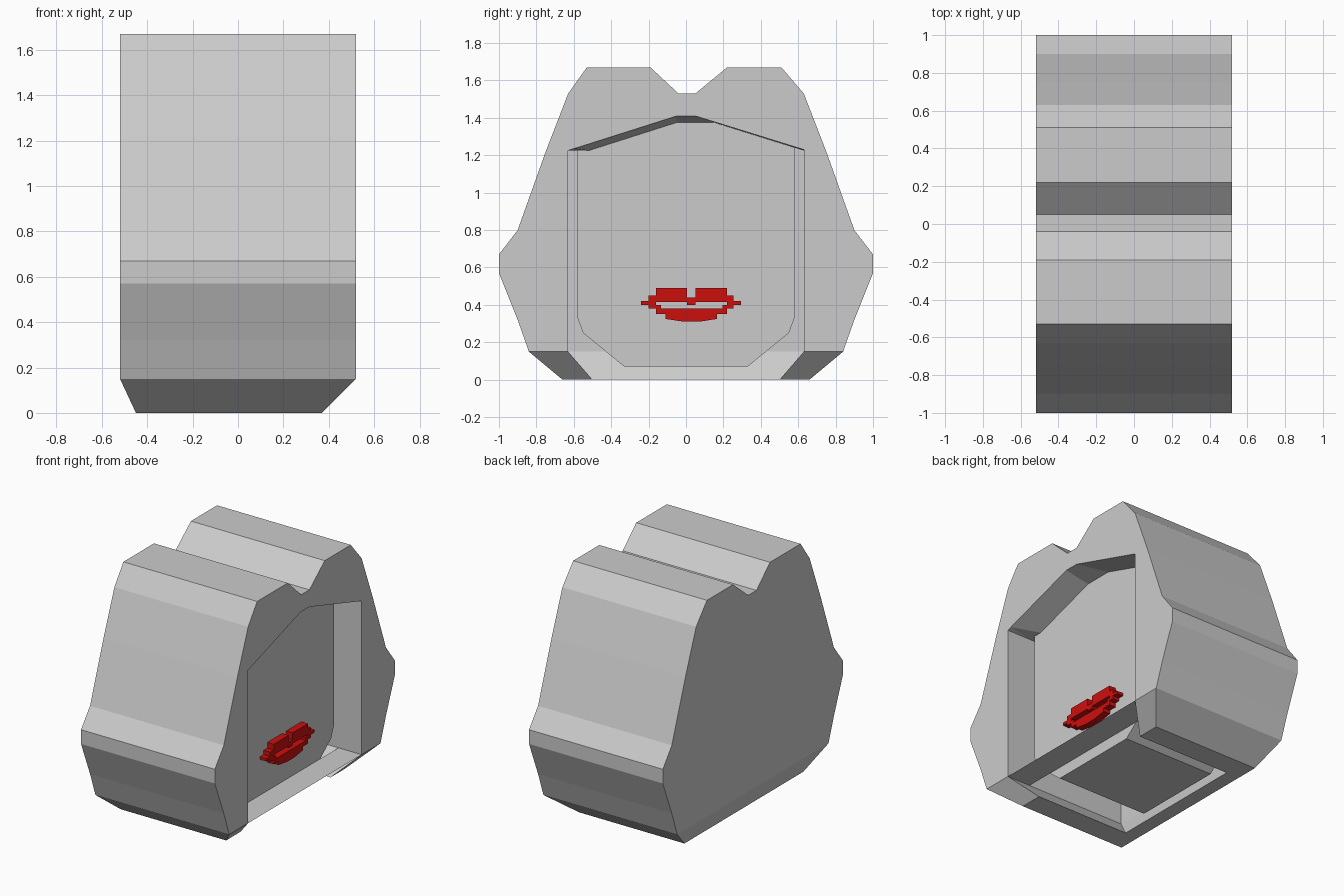
import bpy, bmesh

if "Cube" in bpy.data.objects:
    bpy.data.objects.remove(bpy.data.objects["Cube"])


def make_object(name, bm):
    bmesh.ops.recalc_face_normals(bm, faces=bm.faces[:])
    me = bpy.data.meshes.new(name)
    bm.to_mesh(me)
    bm.free()
    ob = bpy.data.objects.new(name, me)
    bpy.context.collection.objects.link(ob)
    return ob


def loft_x(bm, sections):
    """Loft (x, [(y, z), ...]) sections; return vertex rings. Ends are capped."""
    rings = [[bm.verts.new((x, y, z)) for y, z in pts] for x, pts in sections]
    n = len(rings[0])
    for a, b in zip(rings, rings[1:]):
        for i in range(n):
            j = (i + 1) % n
            bm.faces.new((a[i], a[j], b[j], b[i]))
    bm.faces.new(rings[0])
    bm.faces.new(rings[-1])
    return rings


def tapered_base(bm, rings, x0, x1, y, z):
    """Replace the flat underside (between last and first profile points) by a tapered foot."""
    under = [f for f in bm.faces
             if all(abs(v.co.z - 0.15) < 1e-5 for v in f.verts)
             and any(v in f.verts for v in (rings[0][0], rings[-1][0]))
             and any(v in f.verts for v in (rings[0][-1], rings[-1][-1]))]
    bmesh.ops.delete(bm, geom=under, context='FACES_ONLY')
    right = [r[0] for r in rings]
    left = [r[-1] for r in rings]
    rb = [bm.verts.new((x, y, z)) for x in (x0, x1)]
    lb = [bm.verts.new((x, -y, z)) for x in (x0, x1)]
    bm.faces.new(right + rb[::-1])
    bm.faces.new(left + lb[::-1])
    bm.faces.new((right[0], rb[0], lb[0], left[0]))
    bm.faces.new((right[-1], rb[1], lb[1], left[-1]))
    bm.faces.new((rb[0], rb[1], lb[1], lb[0]))


# Hair shell: outline extruded across x with a chamfered base
side = [(0.84, 0.15), (0.90, 0.32), (1.0, 0.57), (1.0, 0.67), (0.90, 0.80), (0.75, 1.22), (0.63, 1.53)]
top = [(0.51, 1.67), (0.22, 1.67), (0.05, 1.53), (-0.04, 1.53), (-0.19, 1.67), (-0.53, 1.67)]
outline = side + top + [(-y, z) for y, z in reversed(side)]
bm = bmesh.new()
rings = loft_x(bm, [(-0.52, outline), (0.52, outline)])
tapered_base(bm, rings, -0.45, 0.37, 0.66, 0.0)
hair = make_object("hair_shell", bm)

# Cavity for the head, open at the face side and underneath
front = [(0.63, 0.15), (0.63, 1.23), (0.05, 1.41), (-0.05, 1.41), (-0.60, 1.235), (-0.63, 1.225), (-0.63, 0.15)]
inner = [(0.63, 0.15), (0.63, 1.225), (0.15, 1.375), (-0.05, 1.375), (-0.52, 1.225), (-0.63, 1.225), (-0.63, 0.15)]
bm = bmesh.new()
rings = loft_x(bm, [(-0.42, inner), (0.34, inner), (0.52, front), (0.70, front)])
tapered_base(bm, rings, -0.28, 0.70, 0.37, -0.15)
bmesh.ops.triangulate(bm, faces=bm.faces[:])
cutter = make_object("cavity_cutter", bm)
cutter.hide_render = True
mod = hair.modifiers.new("cavity", 'BOOLEAN')
mod.operation = 'DIFFERENCE'
mod.solver = 'EXACT'
mod.object = cutter
bpy.context.view_layer.objects.active = hair
bpy.ops.object.modifier_apply(modifier=mod.name)
bpy.data.objects.remove(cutter)

# Head block inside the hair, its top buried in the shell
half = [(0.33, 0.07), (0.55, 0.25), (0.58, 0.33), (0.58, 1.26), (0.25, 1.44)]
bm = bmesh.new()
head_outline = half + [(-y, z) for y, z in reversed(half)]
loft_x(bm, [(-0.36, head_outline), (0.34, head_outline)])
make_object("head", bm)


# Stepped lips standing off the face
def rect(y0, y1, z0, z1):
    return [(y0, z0), (y1, z0), (y1, z1), (y0, z1)]


lip_parts = [
    rect(-0.16, 0.005, 0.415, 0.49), rect(0.05, 0.22, 0.415, 0.49),      # upper lip
    rect(0.005, 0.05, 0.40, 0.44),                                       # middle dip
    rect(-0.20, -0.16, 0.38, 0.45), rect(0.22, 0.255, 0.38, 0.45),       # corners
    rect(-0.24, -0.20, 0.40, 0.42), rect(0.255, 0.295, 0.40, 0.42),      # tips
    rect(-0.16, -0.135, 0.38, 0.40), rect(0.195, 0.22, 0.38, 0.40),      # inner corners
    rect(-0.16, 0.22, 0.35, 0.38),                                       # lower lip
    [(-0.11, 0.35), (-0.11, 0.325), (-0.01, 0.31), (0.07, 0.31), (0.165, 0.325), (0.165, 0.35)],
]
bm = bmesh.new()
for part in lip_parts:
    loft_x(bm, [(0.33, part), (0.39, part)])
lips = make_object("lips", bm)
red = bpy.data.materials.new("lip_red")
red.diffuse_color = (0.6, 0.005, 0.004, 1)
red.use_nodes = True
red.node_tree.nodes["Principled BSDF"].inputs["Base Color"].default_value = red.diffuse_color
lips.data.materials.append(red)
